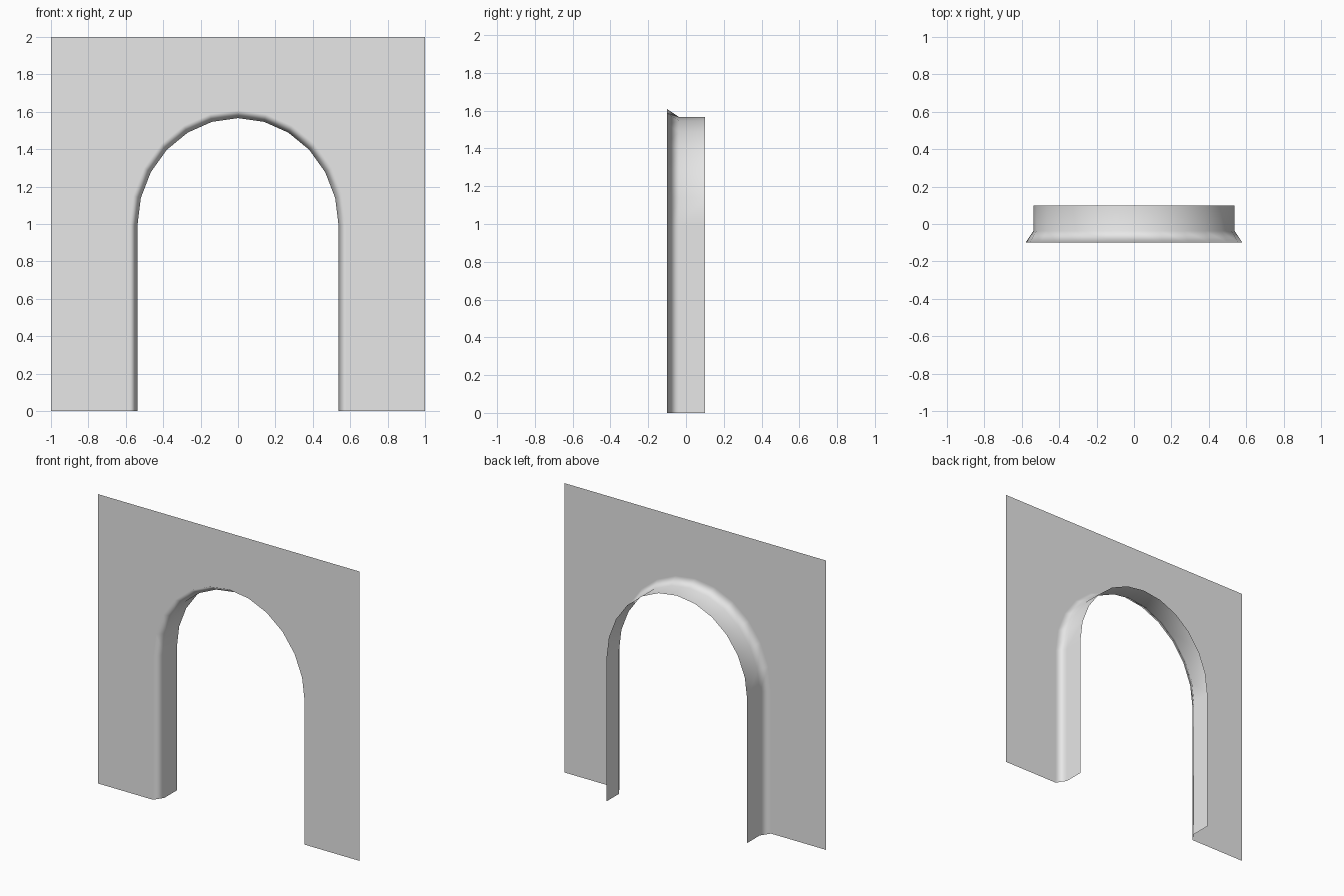
import bpy
import bmesh
from math import pi, cos, sin

cube = bpy.data.objects.get("Cube")
if cube:
    bpy.data.objects.remove(cube, do_unlink=True)

SPRING = 0.99      # height where the arch starts
SEGMENTS = 12

# Plain grey material
grey = bpy.data.materials.new("light_grey")
grey.use_nodes = True
grey.diffuse_color = (0.8, 0.8, 0.8, 1)
grey.node_tree.nodes["Principled BSDF"].inputs["Base Color"].default_value = (0.8, 0.8, 0.8, 1)

bm = bmesh.new()


def arch_ring(half_width, rise, y):
    """Opening outline from the foot at -x, over the arch, to the foot at +x."""
    points = [(-half_width, 0)]
    for i in range(SEGMENTS + 1):
        a = pi * i / SEGMENTS
        points.append((-half_width * cos(a), SPRING + rise * sin(a)))
    points.append((half_width, 0))
    return [bm.verts.new((x, y, z)) for x, z in points]


# Opening rings: flared rim, start of the straight reveal, back edge
rings = [arch_ring(0.58, 0.618, -0.1),
         arch_ring(0.538, 0.576, -0.037),
         arch_ring(0.538, 0.576, 0.1)]

# Flat front sheet around the opening
def corner(x, z):
    return bm.verts.new((x, -0.1, z))


bm.faces.new([corner(-1, 0)] + rings[0] + [corner(1, 0), corner(1, 2), corner(-1, 2)])

# Flare and reveal
for front, back in zip(rings, rings[1:]):
    for i in range(len(front) - 1):
        bm.faces.new((front[i + 1], front[i], back[i], back[i + 1]))

for face in bm.faces:
    face.smooth = True

mesh = bpy.data.meshes.new("arched_wall")
bm.to_mesh(mesh)
bm.free()
mesh.materials.append(grey)
wall = bpy.data.objects.new("arched_wall", mesh)
bpy.context.collection.objects.link(wall)

# Keep the big faces flat and let the flare carry the shading
weighted = wall.modifiers.new("weighted_normals", 'WEIGHTED_NORMAL')
weighted.mode = 'FACE_AREA'
weighted.weight = 100
